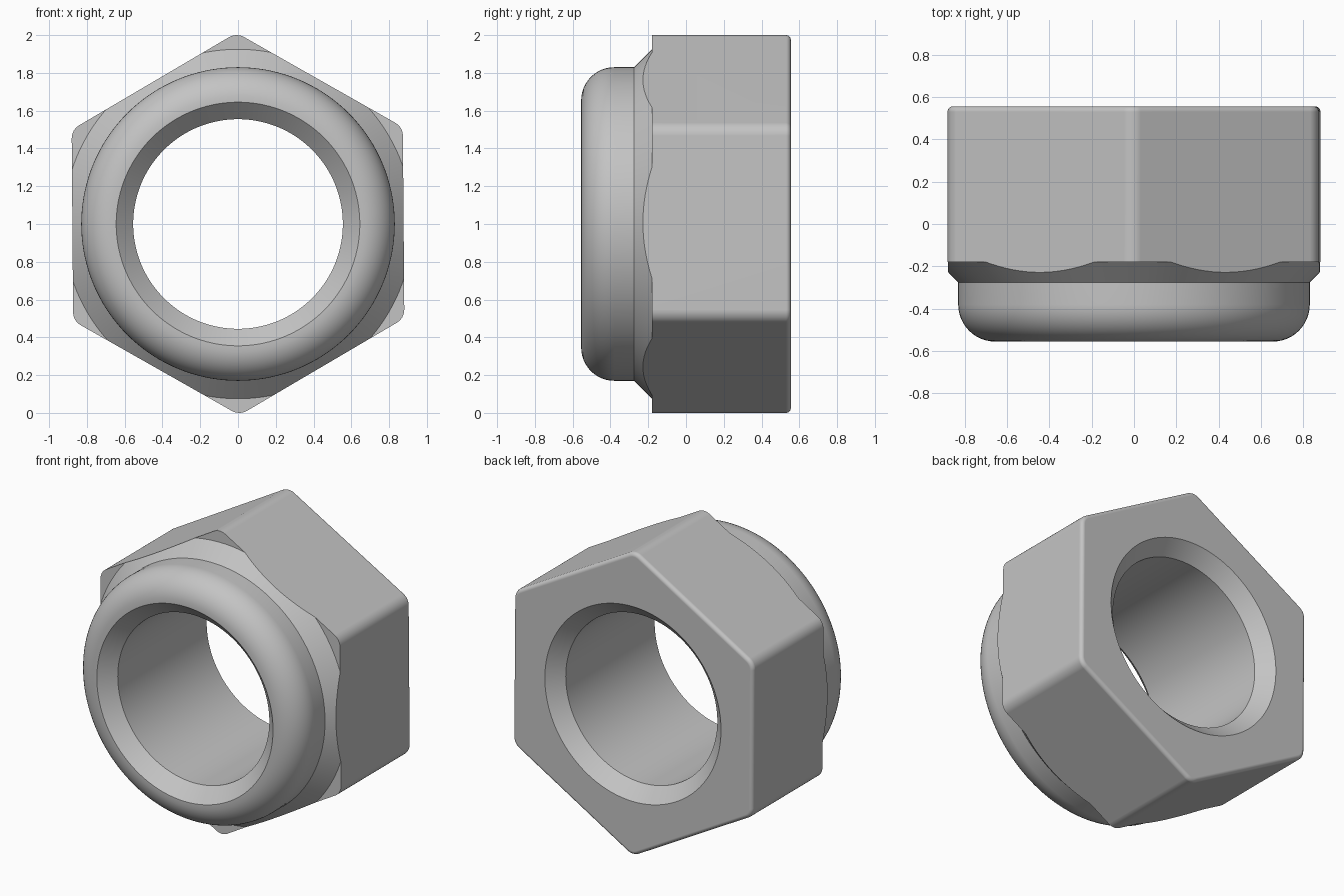
import bpy, bmesh
from math import sin, cos, radians, pi

if "Cube" in bpy.data.objects:
    bpy.data.objects.remove(bpy.data.objects["Cube"])

FRONT, BACK, SHOULDER = -0.555, 0.555, -0.18
BORE, MOUTH, COLLAR = 0.555, 0.645, 0.83
CORNER_R, BACK_R = 0.08, 0.025
CORNER_CENTRE = 0.92
TWIST = 0.45           # slight roll of the hexagon, in degrees
SEGMENTS = 144

steel = bpy.data.materials.new("grey steel")
steel.use_nodes = True
steel.diffuse_color = (0.55, 0.55, 0.55, 1)
steel.node_tree.nodes["Principled BSDF"].inputs["Base Color"].default_value = (0.55, 0.55, 0.55, 1)


def loft(name, rings, cap):
    """Skin a list of equal-length point rings; cap the ends or join last to first."""
    bm = bmesh.new()
    loops = [[bm.verts.new(p) for p in ring] for ring in rings]
    pairs = list(zip(loops, loops[1:]))
    if cap:
        bm.faces.new(loops[0])
        bm.faces.new(loops[-1])
    else:
        pairs.append((loops[-1], loops[0]))
    for a, b in pairs:
        for i in range(len(a)):
            j = (i + 1) % len(a)
            bm.faces.new((a[i], a[j], b[j], b[i]))
    bmesh.ops.recalc_face_normals(bm, faces=bm.faces)
    mesh = bpy.data.meshes.new(name)
    bm.to_mesh(mesh)
    bm.free()
    mesh.materials.append(steel)
    obj = bpy.data.objects.new(name, mesh)
    bpy.context.collection.objects.link(obj)
    return obj


def circle(r, y):
    return [(r * cos(2 * pi * i / SEGMENTS), y, 1 + r * sin(2 * pi * i / SEGMENTS))
            for i in range(SEGMENTS)]


def hexagon(inset, y, steps=6):
    """Pointed-top hexagon with rounded corners."""
    r, ring = CORNER_R - inset, []
    for k in range(6):
        mid = radians(90 + TWIST + 60 * k)
        for s in range(steps + 1):
            a = mid + radians(60 * s / steps - 30)
            ring.append((CORNER_CENTRE * cos(mid) + r * cos(a), y,
                         1 + CORNER_CENTRE * sin(mid) + r * sin(a)))
    return ring


# Turned shape: bore with chamfered mouths, rounded collar, conical shoulder
fillet = COLLAR - MOUTH - 0.01
profile = [(BORE, FRONT + 0.09), (MOUTH, FRONT)]
for i in range(13):
    a = pi / 2 * i / 12
    profile.append((COLLAR - fillet + fillet * sin(a), FRONT + fillet - fillet * cos(a)))
profile += [(COLLAR, -0.275), (0.925, SHOULDER), (1.1, SHOULDER),
            (1.1, BACK + 0.02), (MOUTH + 0.02, BACK + 0.02), (BORE, BACK - 0.09)]
nut = loft("nut_body", [circle(r, y) for r, y in profile], cap=False)

# Hexagonal prism with a rounded back edge
rings = [hexagon(0, FRONT - 0.1)]
for i in range(6):
    a = pi / 2 * i / 5
    rings.append(hexagon(BACK_R * (1 - cos(a)), BACK - BACK_R * (1 - sin(a))))
prism = loft("hexagon_cutter", rings, cap=True)
prism.hide_render = True

# Keep what both shapes share
bpy.context.view_layer.objects.active = nut
nut.select_set(True)
cut = nut.modifiers.new("hexagon", 'BOOLEAN')
cut.operation = 'INTERSECT'
cut.solver = 'EXACT'
cut.object = prism
bpy.ops.object.modifier_apply(modifier=cut.name)
bpy.data.objects.remove(prism)

# Smooth curves, crisp edges, flat-looking sides
bpy.ops.object.shade_smooth_by_angle(angle=radians(25))
weighted = nut.modifiers.new("weighted normals", 'WEIGHTED_NORMAL')
weighted.keep_sharp = True
